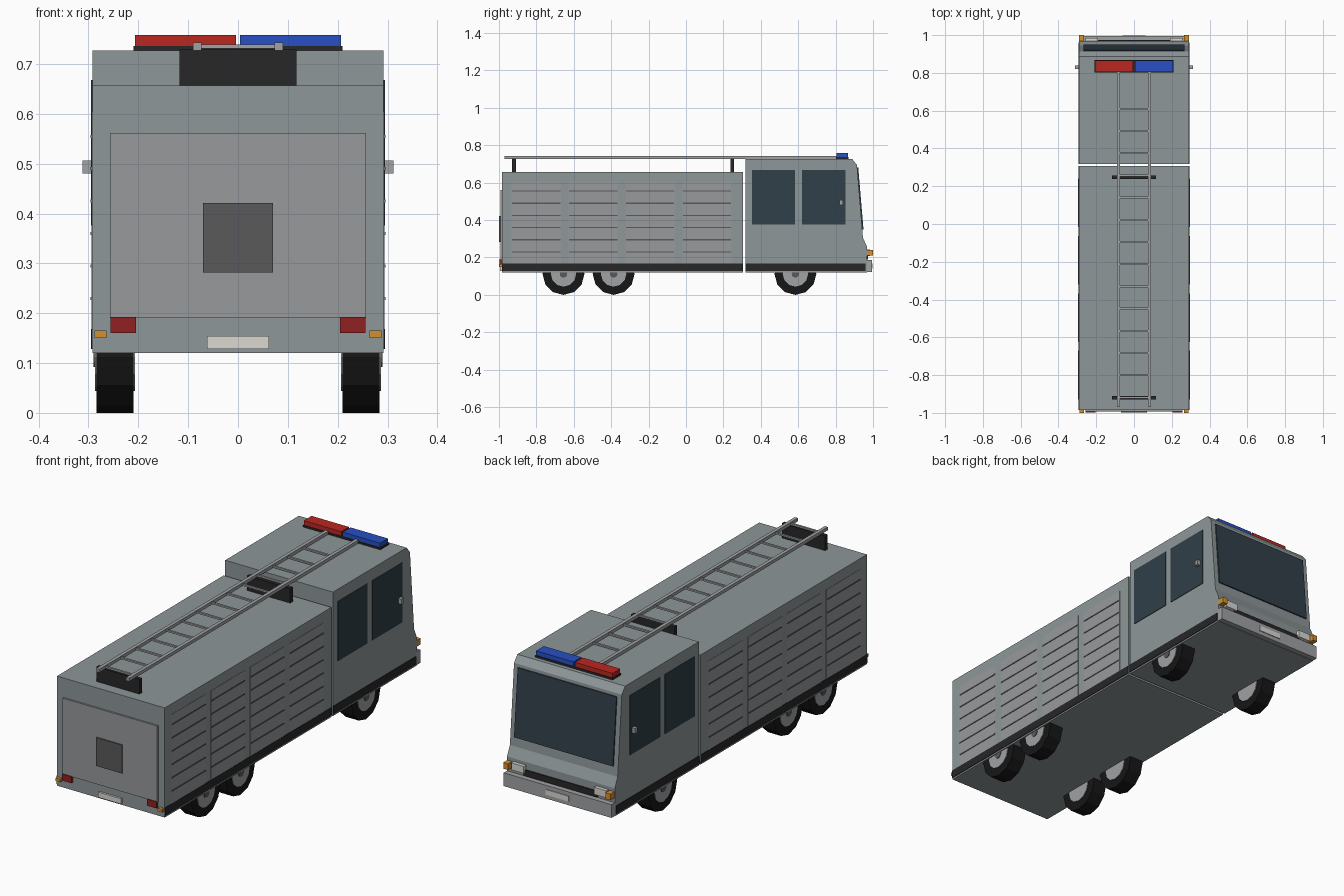
import bpy, bmesh, math
from mathutils import Matrix

if "Cube" in bpy.data.objects:
    bpy.data.objects.remove(bpy.data.objects["Cube"])


def mat(name, r, g, b):
    m = bpy.data.materials.new(name)
    m.diffuse_color = (r, g, b, 1)
    m.use_nodes = True
    m.node_tree.nodes["Principled BSDF"].inputs["Base Color"].default_value = m.diffuse_color
    return m


PAINT = mat("paint", 0.27, 0.31, 0.32)
PANEL = mat("panel", 0.31, 0.32, 0.33)
BLACK = mat("black", 0.02, 0.02, 0.022)
RUBBER = mat("rubber", 0.008, 0.008, 0.008)
GLASS = mat("glass", 0.03, 0.05, 0.065)
METAL = mat("metal", 0.35, 0.36, 0.37)
SEAM = mat("seam", 0.1, 0.1, 0.105)
RED = mat("red", 0.5, 0.02, 0.015)
BLUE = mat("blue", 0.02, 0.08, 0.55)
TAIL = mat("tail", 0.28, 0.015, 0.015)
AMBER = mat("amber", 0.65, 0.28, 0.03)
WHITE = mat("white", 0.7, 0.69, 0.65)


def finish(name, bm, material):
    bmesh.ops.recalc_face_normals(bm, faces=bm.faces)
    me = bpy.data.meshes.new(name)
    bm.to_mesh(me)
    bm.free()
    me.materials.append(material)
    ob = bpy.data.objects.new(name, me)
    bpy.context.collection.objects.link(ob)
    return ob


def box(name, x, y, z, material):
    """Box from (min, max) pairs on each axis."""
    bm = bmesh.new()
    bmesh.ops.create_cube(bm, size=1)
    for v in bm.verts:
        v.co = [r[0] if c < 0 else r[1] for c, r in zip(v.co, (x, y, z))]
    return finish(name, bm, material)


def pair(name, x, y, z, material):
    """The same box on both sides of x = 0."""
    box(name + "_right", x, y, z, material)
    box(name + "_left", (-x[1], -x[0]), y, z, material)


def extrude_x(name, profile, half, material):
    """(y, z) profile extruded across the width."""
    bm = bmesh.new()
    face = bm.faces.new([bm.verts.new((-half, y, z)) for y, z in profile])
    ext = bmesh.ops.extrude_face_region(bm, geom=[face])
    for v in ext["geom"]:
        if isinstance(v, bmesh.types.BMVert):
            v.co.x = half
    return finish(name, bm, material)


def disc(name, x0, x1, y, z, r, material):
    """12-sided cylinder along x."""
    bm = bmesh.new()
    m = Matrix.Translation(((x0 + x1) / 2, y, z)) @ Matrix.Rotation(math.pi / 2, 4, 'Y')
    bmesh.ops.create_cone(bm, cap_ends=True, segments=12, radius1=r, radius2=r,
                          depth=abs(x1 - x0), matrix=m)
    return finish(name, bm, material)


# Main bodies
box("equipment_body", (-.292, .292), (-.984, .306), (.12, .657), PAINT)
extrude_x("cab", [(.318, .12), (.318, .727), (.888, .727), (.914, .695),
                  (.946, .305), (.968, .257), (.968, .12)], .292, PAINT)

# Dark skirts along the sides
pair("body_skirt", (.288, .295), (-.984, .306), (.128, .168), BLACK)
pair("cab_skirt", (.288, .295), (.318, .96), (.128, .168), BLACK)

# Roller shutters with slat ribs
for i in range(4):
    y0 = -.932 + i * .304
    pair(f"shutter_{i}", (.285, .2935), (y0, y0 + .264), (.168, .605), PANEL)
    for j in range(6):
        z = .23 + j * .065
        pair(f"slat_{i}_{j}", (.285, .2955), (y0 + .003, y0 + .261), (z - .003, z + .003), SEAM)

# Cab windows and mirrors
pair("rear_side_window", (.285, .295), (.353, .583), (.376, .668), GLASS)
pair("front_side_window", (.285, .295), (.62, .853), (.376, .668), GLASS)
pair("mirror", (.29, .312), (.82, .839), (.48, .506), METAL)
extrude_x("windscreen", [(.905, .68), (.921, .68), (.949, .35), (.93, .35)], .268, GLASS)

# Nose: bumper, grille, lamps, plate
box("front_bumper", (-.292, .292), (.962, .994), (.122, .187), METAL)
box("grille", (-.2, .2), (.96, .974), (.19, .22), BLACK)
pair("headlight", (.19, .257), (.96, .985), (.207, .242), WHITE)
pair("front_indicator", (.264, .29), (.962, 1.0), (.21, .24), AMBER)
box("front_plate", (-.062, .062), (.99, .998), (.142, .168), WHITE)

# Tail: door, hatch, lamps, plate
box("rear_door", (-.257, .257), (-.993, -.98), (.19, .562), PANEL)
box("rear_hatch", (-.07, .07), (-.999, -.98), (.282, .421), SEAM)
pair("tail_light", (.205, .256), (-.997, -.98), (.16, .192), TAIL)
pair("rear_indicator", (.264, .288), (-1.0, -.98), (.15, .165), AMBER)
box("rear_plate", (-.062, .062), (-.994, -.98), (.128, .154), WHITE)

# Light bar
box("light_bar_base", (-.21, .21), (.802, .868), (.72, .736), BLACK)
box("red_beacon", (-.207, -.004), (.805, .865), (.736, .758), RED)
box("blue_beacon", (.004, .207), (.805, .865), (.736, .758), BLUE)

# Roof ladder on two supports
for i, y in enumerate((-.92, .247)):
    box(f"ladder_support_{i}", (-.117, .117), (y - .01, y + .01), (.655, .729), BLACK)
pair("ladder_rail", (.073, .09), (-.97, .81), (.727, .743), METAL)
for i in range(14):
    y = -.918 + i * .1175
    box(f"ladder_rung_{i}", (-.075, .075), (y - .005, y + .005), (.731, .739), METAL)

# Wheels
for i, y in enumerate((-.655, -.387, .585)):
    for s, side in ((1, "right"), (-1, "left")):
        disc(f"tyre_{i}_{side}", s * .21, s * .284, y, .112, .112, RUBBER)
        disc(f"rim_{i}_{side}", s * .207, s * .287, y, .112, .068, METAL)
        disc(f"hub_{i}_{side}", s * .25, s * .29, y, .112, .02, SEAM)
